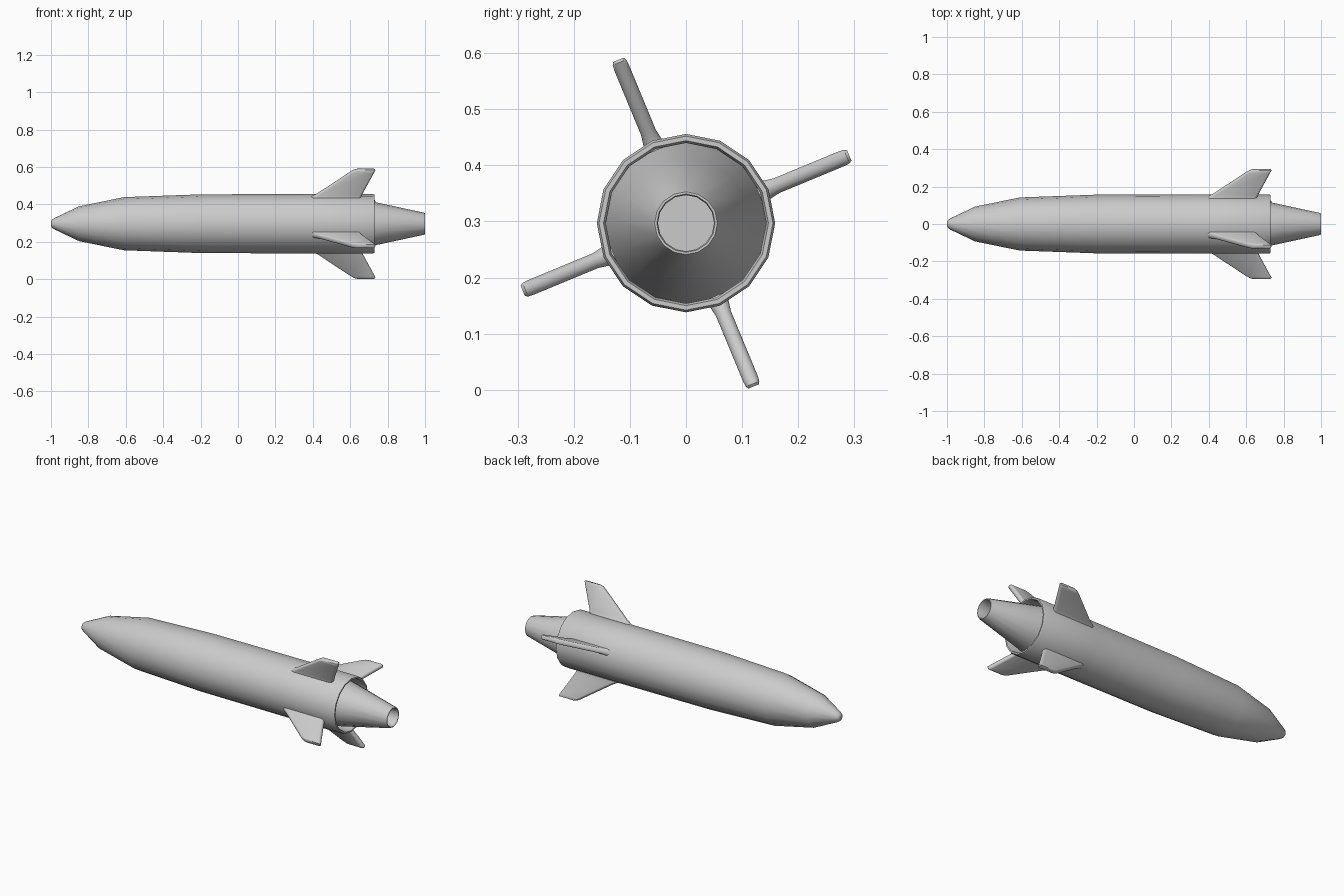
import bpy, bmesh
from math import cos, sin, pi, radians, copysign
from mathutils import Matrix, Vector

cube = bpy.data.objects.get("Cube")
if cube:
    bpy.data.objects.remove(cube)

AXIS_Z = 0.297
SIDES = 16

grey = bpy.data.materials.new("light_grey")
grey.use_nodes = True
grey.diffuse_color = (0.6, 0.6, 0.6, 1)
grey.node_tree.nodes["Principled BSDF"].inputs["Base Color"].default_value = grey.diffuse_color


def loft(name, rings, matrix=Matrix()):
    """Skin a list of closed rings and cap both ends."""
    bm = bmesh.new()
    rows = [[bm.verts.new(p) for p in ring] for ring in rings]
    n = len(rows[0])
    for a, b in zip(rows, rows[1:]):
        for i in range(n):
            j = (i + 1) % n
            bm.faces.new((a[i], a[j], b[j], b[i]))
    bm.faces.new(rows[0][::-1])
    bm.faces.new(rows[-1])
    bmesh.ops.recalc_face_normals(bm, faces=bm.faces)
    mesh = bpy.data.meshes.new(name)
    bm.to_mesh(mesh)
    bm.free()
    mesh.materials.append(grey)
    obj = bpy.data.objects.new(name, mesh)
    obj.matrix_world = Matrix.Translation((0, 0, AXIS_Z)) @ matrix
    bpy.context.collection.objects.link(obj)
    bpy.ops.object.select_all(action='DESELECT')
    obj.select_set(True)
    bpy.context.view_layer.objects.active = obj
    bpy.ops.object.shade_smooth_by_angle(angle=radians(40))
    return obj


def lathe(name, profile):
    """Spin (x, radius) points about the long axis."""
    return loft(name, [[Vector((x, r * cos(2 * pi * i / SIDES), r * sin(2 * pi * i / SIDES)))
                        for i in range(SIDES)] for x, r in profile])


# Hull with a blunt nose and a recessed, rounded rear rim
lathe("hull", [(-1, 0.012), (-0.994, 0.022), (-0.98, 0.031), (-0.85, 0.093), (-0.61, 0.142),
               (-0.2, 0.157), (0.4, 0.159), (0.722, 0.159), (0.731, 0.155),
               (0.731, 0.147), (0.722, 0.143), (0.6, 0.143)])

# Tapered nozzle with an open end
lathe("nozzle", [(0.59, 0.145), (0.735, 0.115), (0.994, 0.059), (1, 0.056),
                 (1, 0.052), (0.994, 0.05), (0.92, 0.05)])


# Four swept fins with rounded edges and flared roots
def fin_ring(radius, lead, trail, half):
    mid, length = (lead + trail) / 2, (trail - lead) / 2
    ring = []
    for sx in (1, -1):
        for k in range(7):
            a = -pi / 2 + pi * k / 6
            ring.append(Vector((mid + sx * (length - half + half * cos(a)),
                                sx * half * sin(a), radius)))
    return ring


stations = [(0.14, 0.37, 0.655, 0.021), (0.158, 0.395, 0.66, 0.017), (0.175, 0.425, 0.667, 0.014),
            (0.3, 0.6, 0.73, 0.014), (0.31, 0.617, 0.735, 0.013), (0.315, 0.632, 0.732, 0.01)]
for k in range(4):
    loft(f"fin_{k + 1}", [fin_ring(*s) for s in stations],
         Matrix.Rotation(radians(22.5 + 90 * k), 4, 'X'))
